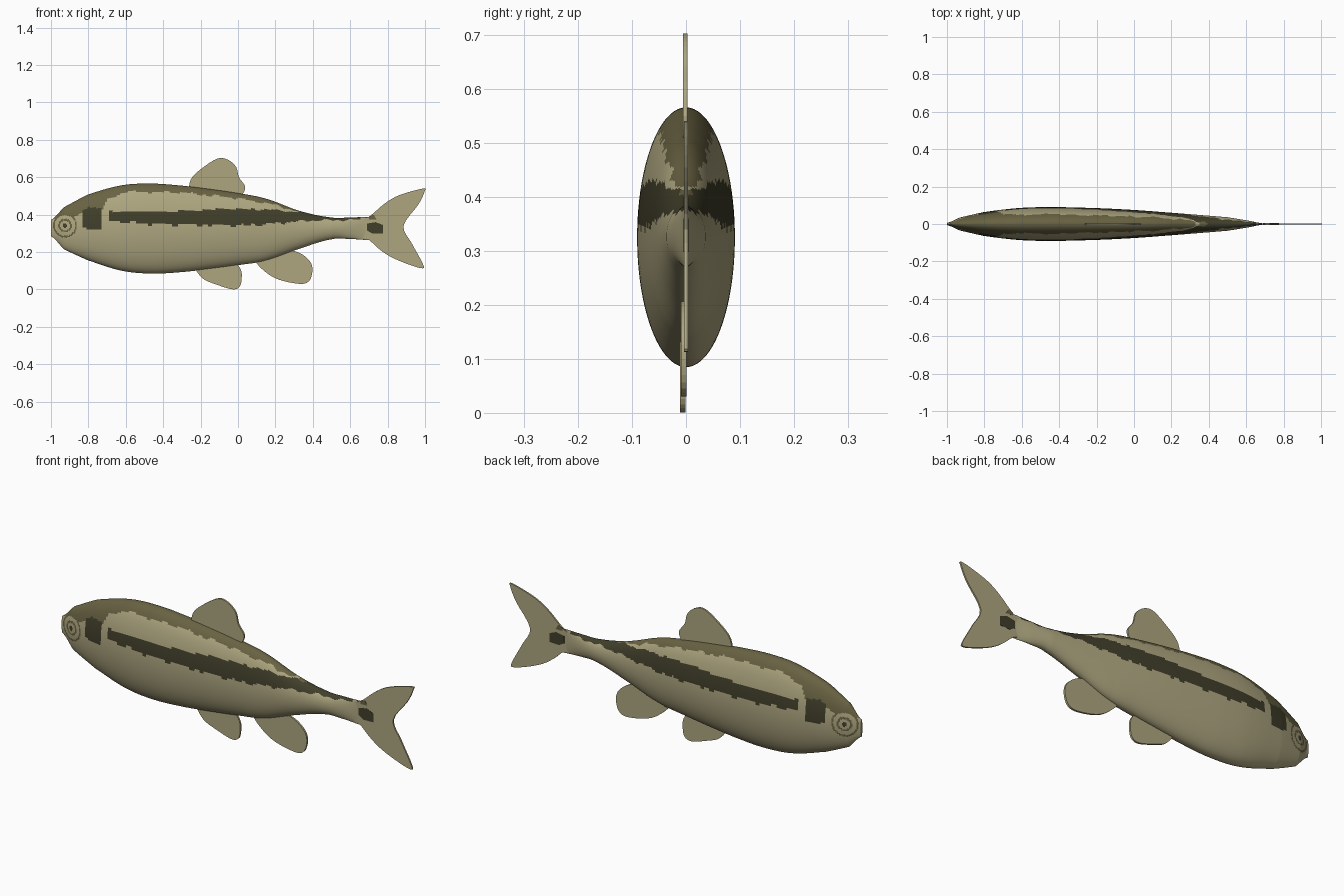
import bpy, bmesh, math
from mathutils import Vector

if "Cube" in bpy.data.objects:
    bpy.data.objects.remove(bpy.data.objects["Cube"])


def material(name, srgb):
    m = bpy.data.materials.new(name)
    lin = [((c / 255 + 0.055) / 1.055) ** 2.4 for c in srgb]
    m.diffuse_color = (*lin, 1)
    m.use_nodes = True
    m.node_tree.nodes["Principled BSDF"].inputs["Base Color"].default_value = m.diffuse_color
    return m


TAN = material("tan", (174, 166, 128))
OLIVE = material("olive", (104, 98, 66))
DARK = material("dark olive", (64, 62, 42))


def finish(bm, name, mats):
    bmesh.ops.recalc_face_normals(bm, faces=bm.faces)
    me = bpy.data.meshes.new(name)
    bm.to_mesh(me)
    bm.free()
    for m in mats:
        me.materials.append(m)
    ob = bpy.data.objects.new(name, me)
    bpy.context.collection.objects.link(ob)
    return ob


def catmull(p0, p1, p2, p3, t):
    return 0.5 * (2 * p1 + (p2 - p0) * t + (2 * p0 - 5 * p1 + 4 * p2 - p3) * t * t
                  + (3 * p1 - p0 - 3 * p2 + p3) * t ** 3)


def lerp_table(table, x):
    for (x0, a), (x1, b) in zip(table, table[1:]):
        if x <= x1:
            return a + (b - a) * max(0, (x - x0) / (x1 - x0))
    return table[-1][1]


# Body stations: x, top z, bottom z, half width
STATIONS = [Vector(s) for s in (
    (-1.0, .372, .285, .006), (-.93, .44, .215, .035), (-.8, .508, .155, .064),
    (-.62, .557, .10, .085), (-.46, .566, .085, .0905), (-.3, .555, .093, .088),
    (-.15, .537, .11, .083), (0, .515, .13, .075), (.15, .485, .155, .064),
    (.33, .42, .218, .050), (.5, .385, .268, .036), (.6, .385, .27, .020),
    (.70, .388, .264, .002))]

STRIPE_TOP = [(-.69, .418), (-.4, .417), (0, .432), (.2, .425), (.35, .41), (.5, .393), (.67, .388)]
STRIPE_LOW = [(-.69, .365), (-.4, .347), (0, .342), (.2, .352), (.35, .367), (.5, .370), (.67, .372)]
BACK = [(-1, .375), (-.9, .385), (-.85, .40), (-.74, .405), (-.70, .475), (-.6, .525),
        (-.3, .518), (0, .488), (.2, .452), (.32, .415), (.45, .39), (.7, .385)]


# Colour index on the body: 0 tan, 1 olive, 2 dark
def body_colour(x, z):
    r = math.hypot(x + .925, z - .342)
    if r < .055:
        return 2 if r < .012 else 0 if r < .026 else 1 if r < .036 else 0
    wob = .004 * math.sin(43 * x) + .003 * math.sin(97 * x)
    if -.83 < x < -.73 and .325 + wob < z < .435 - wob:
        return 2
    if -.69 < x < .66 and lerp_table(STRIPE_LOW, x) + wob < z < lerp_table(STRIPE_TOP, x) + wob * .6:
        return 2
    if z > lerp_table(BACK, x) + wob:
        return 1
    if x < -.84 and r < .064:
        return 1
    return 0


# Body: ellipse rings lofted along the length
bm = bmesh.new()
N, rings = 112, []
last = len(STATIONS) - 1
for i in range(last):
    p = [STATIONS[min(max(k, 0), last)] for k in (i - 1, i, i + 1, i + 2)]
    steps = max(6, int((p[2].x - p[1].x) / (.005 if i < 2 else .01)))
    for s in range(steps + (i == last - 1)):
        t = s / steps
        q = catmull(*p, t)
        x = p[1].x + (p[2].x - p[1].x) * t
        mid, h = (q.y + q.z) / 2, (q.y - q.z) / 2
        rings.append([bm.verts.new((x, max(q.w, .001) * math.sin(a), mid + h * math.cos(a)))
                      for a in (2 * math.pi * k / N for k in range(N))])
for a, b in zip(rings, rings[1:]):
    for k in range(N):
        f = bm.faces.new((a[k], a[(k + 1) % N], b[(k + 1) % N], b[k]))
        c = f.calc_center_median()
        f.material_index = body_colour(c.x, c.z)
        f.smooth = True
bm.faces.new(rings[0])
bm.faces.new(rings[-1])
finish(bm, "body", [TAN, OLIVE, DARK])


# Flat plates from an outline in x, z; the outline is optionally rounded
def plate(name, pts, y0, y1, mat, sub=4):
    pts = [Vector(p) for p in pts]
    n = len(pts)
    out = [catmull(pts[i - 1], pts[i], pts[(i + 1) % n], pts[(i + 2) % n], s / sub)
           for i in range(n) for s in range(sub)]
    bm = bmesh.new()
    front = [bm.verts.new((p.x, y0, p.y)) for p in out]
    back = [bm.verts.new((p.x, y1, p.y)) for p in out]
    bm.faces.new(front)
    bm.faces.new(back)
    m = len(out)
    for i in range(m):
        j = (i + 1) % m
        bm.faces.new((front[i], front[j], back[j], back[i]))
    return finish(bm, name, [mat])


# Fins
plate("dorsal_fin", [(-.255, .52), (-.262, .55), (-.245, .60), (-.19, .65), (-.11, .70),
                     (-.055, .694), (-.01, .655), (.005, .60), (.038, .55), (.02, .505),
                     (-.03, .48), (-.2, .49)], -.006, .003, TAN)
plate("pelvic_fin", [(-.235, .13), (-.19, .06), (-.12, .028), (-.03, .001), (.01, .016),
                     (.02, .065), (.015, .105), (-.015, .145), (-.08, .18), (-.2, .17)],
      -.011, -.001, TAN)
plate("anal_fin", [(.09, .16), (.145, .095), (.22, .052), (.33, .03), (.38, .045),
                   (.398, .10), (.385, .15), (.33, .195), (.26, .21), (.14, .20)],
      -.009, .001, TAN)
plate("tail_fin", [(.695, .385), (.785, .46), (.865, .505), (.99, .54), (.998, .525),
                   (.965, .455), (.885, .34), (.93, .245), (.987, .14), (.985, .113),
                   (.895, .14), (.81, .178), (.75, .22), (.695, .268), (.63, .29), (.63, .365)],
      -.004, .004, TAN)

# Painted marks on both sides of the tail root
plate("tail_spot", [(.69, .315), (.69, .352), (.735, .36), (.775, .345), (.775, .30), (.72, .298)],
      -.0048, .0048, DARK, 1)
plate("tail_smudge", [(.70, .375), (.70, .39), (.725, .40), (.74, .375)],
      -.0045, .0045, OLIVE, 1)
